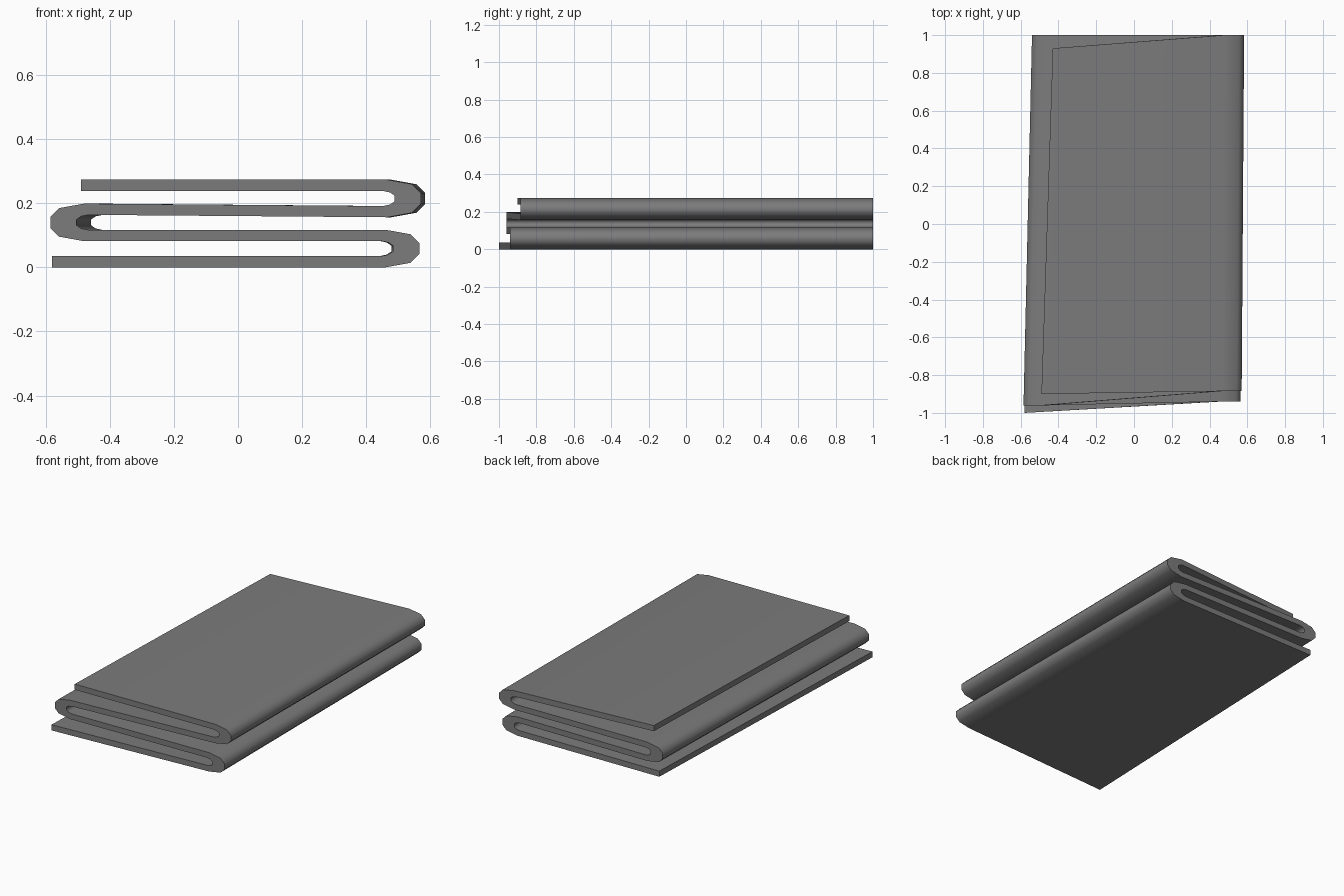
import bpy
import bmesh
import math

cube = bpy.data.objects.get("Cube")
if cube:
    bpy.data.objects.remove(cube, do_unlink=True)

# Fabric colour
fabric = bpy.data.materials.new("grey_fabric")
fabric.use_nodes = True
colour = (0.2, 0.2, 0.2, 1)
fabric.diffuse_color = colour
fabric.node_tree.nodes["Principled BSDF"].inputs["Base Color"].default_value = colour

# Half profiles of a fold: (distance back from the tip, height as a share of the half height)
OUTER = [(0.105, 1), (0.027, 0.76), (0, 0.3)]
INNER = [(0.118, 1), (0.096, 0.8), (0.082, 0.38)]
THICK = 0.035


def mirrored(half):
    """Complete a fold profile, listed from its lower end to its upper end."""
    return [(d, -h) for d, h in half] + [(d, h) for d, h in reversed(half)]


def fold(side, tip, mid, front, back, drift, flip):
    """Stations around one fold: two surface points, front y, back y, x drift to the back."""
    half = 0.0585
    stations = []
    for (do, ho), (di, hi) in zip(mirrored(OUTER), mirrored(INNER)):
        outer = (side * (tip - do), mid + ho * half)
        inner = (side * (tip - di), mid + hi * (half - THICK))
        pair = (inner, outer) if flip else (outer, inner)
        stations.append((*pair, front, back, drift))
    return stations


# Path of the cloth from the bottom free edge to the top free edge
path = [((-0.58, 0), (-0.58, THICK), -1.0, 0.99, 0.07)]
path += fold(1, 0.565, 0.0585, -0.94, 1.0, -0.005, False)
path += fold(-1, 0.585, 0.14, -0.96, 1.0, 0.045, True)
path += fold(1, 0.57, 0.2145, -0.885, 1.0, 0.013, False)
path += [((-0.49, 0.273), (-0.49, 0.238), -0.90, 0.93, 0.06)]

# Sweep the folded sheet from front to back
bm = bmesh.new()
rings = []
for a, b, front, back, drift in path:
    rings.append([
        bm.verts.new((a[0], front, a[1])),
        bm.verts.new((b[0], front, b[1])),
        bm.verts.new((b[0] + drift, back, b[1])),
        bm.verts.new((a[0] + drift, back, a[1])),
    ])
for r, s in zip(rings, rings[1:]):
    for i in range(4):
        j = (i + 1) % 4
        bm.faces.new((r[i], r[j], s[j], s[i]))
bm.faces.new(rings[0])
bm.faces.new(rings[-1])
bmesh.ops.recalc_face_normals(bm, faces=bm.faces)

mesh = bpy.data.meshes.new("folded_cloth")
bm.to_mesh(mesh)
bm.free()
mesh.materials.append(fabric)
cloth = bpy.data.objects.new("folded_cloth", mesh)
bpy.context.collection.objects.link(cloth)

# Soft folds, crisp cut edges
bpy.ops.object.select_all(action="DESELECT")
cloth.select_set(True)
bpy.context.view_layer.objects.active = cloth
bpy.ops.object.shade_smooth_by_angle(angle=math.radians(60))
